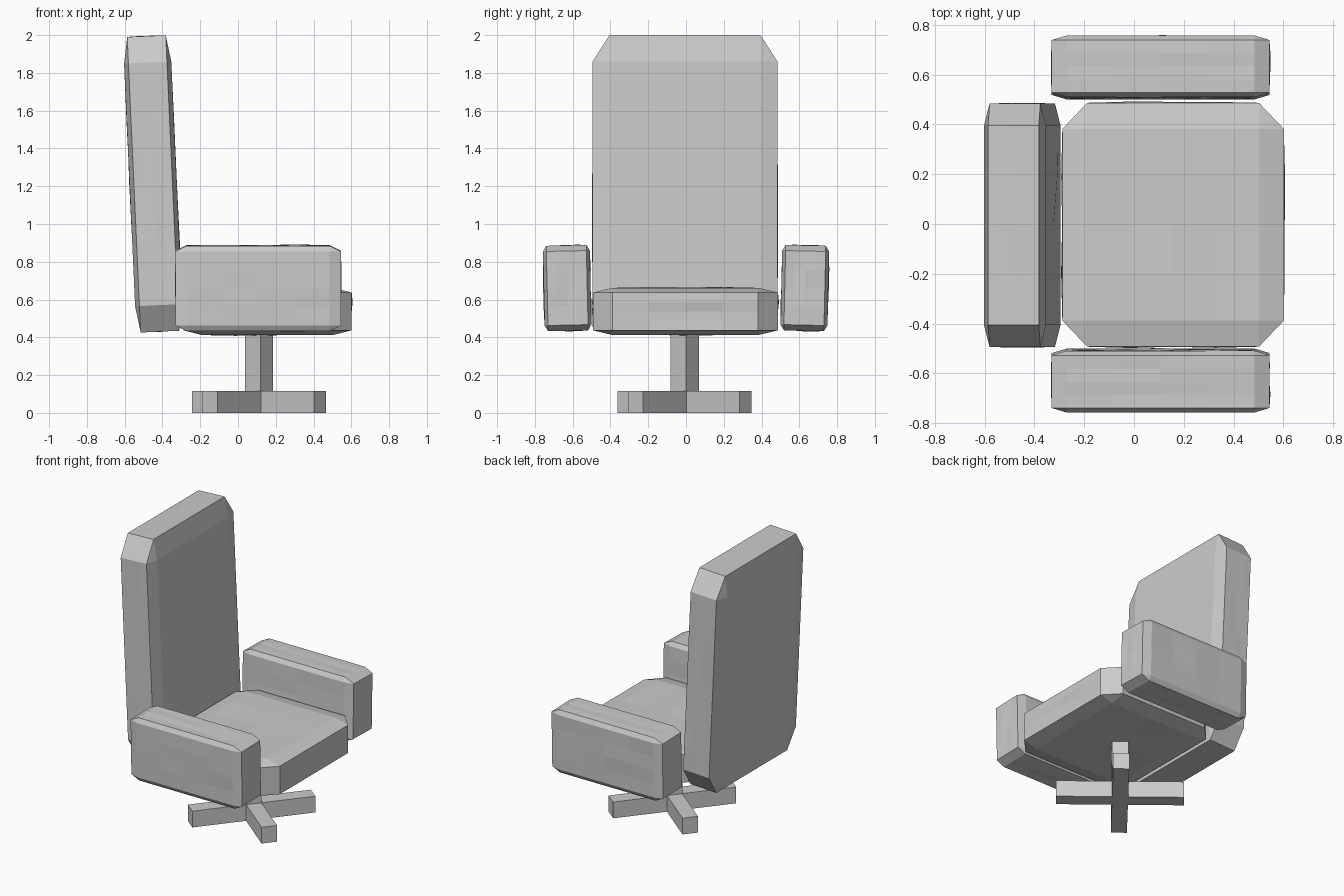
import bpy, bmesh, math, random
from mathutils import Matrix, Vector

if "Cube" in bpy.data.objects:
    bpy.data.objects.remove(bpy.data.objects["Cube"])

random.seed(4)


def add_object(name, bm, loc, rot):
    mesh = bpy.data.meshes.new(name)
    bmesh.ops.recalc_face_normals(bm, faces=bm.faces)
    bm.to_mesh(mesh)
    bm.free()
    obj = bpy.data.objects.new(name, mesh)
    obj.location = loc
    obj.rotation_euler = [math.radians(a) for a in rot]
    bpy.context.collection.objects.link(obj)
    return obj


def box(name, size, loc, rot=(0, 0, 0)):
    bm = bmesh.new()
    bmesh.ops.create_cube(bm, size=1)
    bmesh.ops.scale(bm, vec=size, verts=bm.verts)
    return add_object(name, bm, loc, rot)


def cushion(name, size, chamfer, loc, rot=(0, 0, 0), uneven=0.003):
    """Chamfered block with a different chamfer per axis and lightly uneven, gridded faces."""
    bm = bmesh.new()
    bmesh.ops.create_cube(bm, size=1)
    bmesh.ops.scale(bm, vec=[s / c for s, c in zip(size, chamfer)], verts=bm.verts)
    bmesh.ops.bevel(bm, geom=bm.edges[:], offset=1, segments=1,
                    affect='EDGES', clamp_overlap=False)
    bmesh.ops.scale(bm, vec=chamfer, verts=bm.verts)
    corners = set(bm.verts)
    long_edges = [e for e in bm.edges if all(len(f.verts) == 4 for f in e.link_faces)]
    bmesh.ops.subdivide_edges(bm, edges=long_edges, cuts=3, use_grid_fill=True)
    bm.normal_update()
    # only the insides of the padded faces are uneven
    moves = []
    for v in bm.verts:
        if v not in corners and max(abs(c) for c in v.normal) > 0.999:
            moves.append((v, v.normal.copy() * random.uniform(-uneven, uneven)))
    for v, d in moves:
        v.co += d
    return add_object(name, bm, loc, rot)


# Padded parts
cushion("seat", (0.89, 0.98, 0.25), (0.10, 0.105, 0.025), (0.157, -0.003, 0.537), uneven=0.006)
cushion("backrest", (0.25, 0.98, 1.566), (0.023, 0.09, 0.14),
        (-0.449, -0.005, 1.2125), (0, -2.6, 0), uneven=0.002)
for side, label in ((-1, "right"), (1, "left")):
    cushion(f"{label}_armrest", (0.875, 0.248, 0.452), (0.06, 0.018, 0.03),
            (0.107, side * 0.629, 0.661), (-1.3 * side, 0, 0), uneven=0.004)

# Pedestal: square post on a four-armed cross, all turned together
TURN = -38.9
CENTRE = Vector((0.112, -0.007, 0))
box("post", (0.106, 0.106, 0.32), CENTRE + Vector((0, 0, 0.26)), (0, 0, TURN))
for i in range(4):
    angle = TURN + 90 * i
    offset = Matrix.Rotation(math.radians(angle), 3, 'Z') @ Vector((0.2335, 0, 0.058))
    box(f"base_leg_{i + 1}", (0.361, 0.104, 0.116), CENTRE + offset, (0, 0, angle))
box("base_hub", (0.106, 0.106, 0.116), CENTRE + Vector((0, 0, 0.058)), (0, 0, TURN))
